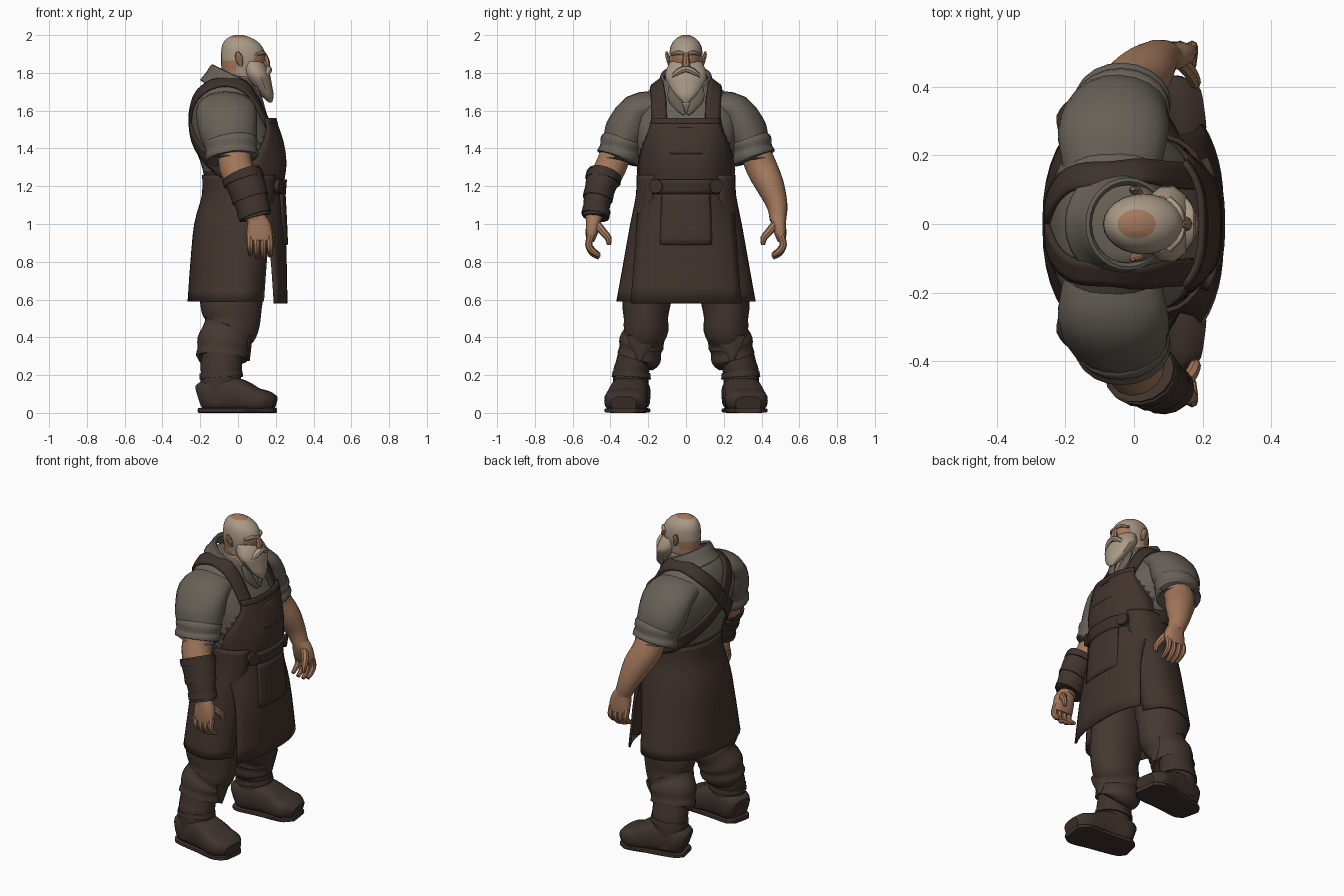
import bpy, bmesh, math
from mathutils import Vector
from mathutils.bvhtree import BVHTree


def material(name, rgb):
    m = bpy.data.materials.new(name)
    m.diffuse_color = (*rgb, 1)
    return m


SKIN = material("skin", (0.36, 0.185, 0.105))
HAIR = material("pale hair", (0.40, 0.32, 0.24))
SHIRT = material("grey shirt", (0.135, 0.118, 0.095))
LEATHER = material("apron leather", (0.054, 0.034, 0.026))
STRAP = material("strap leather", (0.047, 0.031, 0.025))
CLOTH = material("trouser cloth", (0.060, 0.040, 0.031))
BOOT = material("boot leather", (0.050, 0.033, 0.026))


def smooth_path(pts, k=3):
    """Catmull-Rom refinement of station tuples."""
    out = []
    for i in range(len(pts) - 1):
        p0, p1, p2 = pts[max(i - 1, 0)], pts[i], pts[i + 1]
        p3 = pts[min(i + 2, len(pts) - 1)]
        for j in range(k):
            t = j / k
            out.append(tuple(0.5 * (2 * b + (c - a) * t + (2 * a - 5 * b + 4 * c - d) * t * t
                                    + (3 * b - a - 3 * c + d) * t ** 3)
                             for a, b, c, d in zip(p0, p1, p2, p3)))
    return out + [tuple(pts[-1])]


def build(name, rows, mats, closed=True, caps=True, rule=None, thick=0):
    """Skin rows of points into one mesh object."""
    mats = mats if isinstance(mats, list) else [mats]
    bm = bmesh.new()
    vs = [[bm.verts.new(p) for p in r] for r in rows]
    n = len(rows[0])
    for r0, r1 in zip(vs, vs[1:]):
        for i in range(n if closed else n - 1):
            j = (i + 1) % n
            bm.faces.new((r0[i], r0[j], r1[j], r1[i]))
    if closed and caps:
        bm.faces.new(vs[0])
        bm.faces.new(vs[-1])
    bmesh.ops.recalc_face_normals(bm, faces=bm.faces)
    if rule:
        for f in bm.faces:
            f.material_index = rule(f.calc_center_median())
    me = bpy.data.meshes.new(name)
    bm.to_mesh(me)
    bm.free()
    for m in mats:
        me.materials.append(m)
    ob = bpy.data.objects.new(name, me)
    bpy.context.collection.objects.link(ob)
    if thick:
        mod = ob.modifiers.new("thickness", "SOLIDIFY")
        mod.thickness, mod.offset = thick, 0
    return ob


def sup(a, p):
    c, s = math.cos(a), math.sin(a)
    return (math.copysign(abs(c) ** (2 / p), c), math.copysign(abs(s) ** (2 / p), s))


def loft(name, rings, mats, n=24, p=2.0, arc=None, tilt=0, skew=0, **kw):
    """Horizontal rings (cx, z, rx, ry); arc in degrees leaves the shell open."""
    rows = []
    for cx, z, rx, ry in smooth_path(rings):
        if arc:
            angs = [math.radians(arc[0] + (arc[1] - arc[0]) * i / n) for i in range(n + 1)]
        else:
            angs = [2 * math.pi * i / n for i in range(n)]
        row = []
        for a in angs:
            c, s = sup(a, p)
            x = cx + rx * c
            row.append((x, ry * s * (1 + skew * c), z + tilt * x))
        rows.append(row)
    return build(name, rows, mats, closed=not arc, **kw)


def tube(name, pts, mats, n=14, p=2.0, ref=(1, 0, 0), floor=0.0, k=3, **kw):
    """Path stations (x, y, z, a, b); a is the radius along ref, b across it."""
    st = smooth_path(pts, k)
    cs = [Vector(q[:3]) for q in st]
    rows = []
    for i, q in enumerate(st):
        t = (cs[min(i + 1, len(cs) - 1)] - cs[max(i - 1, 0)]).normalized()
        u = Vector(ref)
        u = (u - t * u.dot(t)).normalized()
        v = t.cross(u)
        row = []
        for j in range(n):
            c, s = sup(2 * math.pi * j / n, p)
            w = cs[i] + u * (q[3] * c) + v * (q[4] * s)
            w.z = max(w.z, floor)
            row.append(w)
        rows.append(row)
    return build(name, rows, mats, **kw)


def panel(name, rows, mat, thick=0.014, n=16, e=3):
    """Sheet bowed across y: rows (z, half width, x at middle, drop at edge)."""
    pts = []
    for z, w, x, d in smooth_path(rows):
        ts = [2 * i / n - 1 for i in range(n + 1)]
        pts.append([(x - d * abs(t) ** e, w * t, z) for t in ts])
    return build(name, pts, mat, closed=False, thick=thick)


# Torso, with leather lower part and bare skin at the open collar
def torso_rule(c):
    if c.x > 0 and c.z > 1.58 and abs(c.y) < 0.015 + (c.z - 1.58) * 0.4:
        return 1
    return 2 if c.z < 1.26 or (c.z < 1.46 and c.x > 0.02 + (c.z - 1.26) * 0.6) else 0


torso = loft("shirt_torso", [(.02, 1.12, .19, .235), (.02, 1.28, .205, .245), (-.005, 1.4, .22, .26),
                             (-.03, 1.5, .215, .28), (-.055, 1.6, .19, .28), (-.062, 1.69, .158, .215),
                             (-.05, 1.745, .13, .15), (-.03, 1.78, .095, .10)],
             [SHIRT, SKIN, LEATHER], n=36, p=2.3, rule=torso_rule)
loft("shirt_collar", [(-.045, 1.665, .152, .165), (-.03, 1.715, .137, .143), (-.02, 1.772, .118, .13),
                      (-.02, 1.765, .108, .118)],
     SHIRT, arc=(24, 336), tilt=-0.48, thick=0.012)
for s in (-1, 1):
    tube("collar_lapel", [(.088, s * .07, 1.73, .012, .02), (.115, s * .062, 1.67, .012, .035),
                          (.135, s * .03, 1.61, .01, .02), (.145, s * .008, 1.58, .008, .01)], SHIRT, n=8)

# Head, beard and face
loft("head", [(-.01, 1.70, .075, .075), (.015, 1.80, .1, .08), (.025, 1.85, .115, .087),
              (.027, 1.90, .117, .088), (.02, 1.945, .104, .08), (.01, 1.98, .072, .055),
              (.005, 2.0, .025, .02)], [HAIR, SKIN],
     rule=lambda c: int((1.84 < c.z < 1.895 and c.x > .085) or c.z > 1.988
                        or (c.z < 1.875 and c.x < .0) or c.z < 1.76))
loft("beard", [(.172, 1.642, .008, .012), (.155, 1.68, .034, .055), (.125, 1.735, .055, .09),
               (.1, 1.79, .07, .113), (.08, 1.84, .068, .096), (.07, 1.86, .06, .084)], HAIR, n=14)
tube("nose", [(.135, 0, 1.905, .012, .014), (.145, 0, 1.87, .02, .018), (.15, 0, 1.84, .02, .022),
              (.14, 0, 1.825, .01, .014)], SKIN, n=8)
tube("moustache", [(.13, -.075, 1.775, .02, .012), (.155, -.04, 1.805, .022, .018),
                   (.158, 0, 1.82, .022, .018), (.155, .04, 1.805, .022, .018),
                   (.13, .075, 1.775, .02, .012)], HAIR, n=8)
for s in (-1, 1):
    tube("brow", [(.137, s * .012, 1.9, .014, .01), (.128, s * .04, 1.906, .015, .012),
                  (.098, s * .073, 1.898, .012, .008)], HAIR, n=8)
    tube("ear", [(.016, s * .086, 1.835, .008, .008), (.01, s * .091, 1.86, .018, .01),
                 (.002, s * .1, 1.893, .018, .01), (-.004, s * .103, 1.912, .006, .005)], SKIN, n=8)

# Apron: front sheet, wrapped skirt, pockets, belt
panel("apron_front", [(.58, .29, .255, .06), (.9, .265, .248, .08), (1.1, .25, .235, .13),
                      (1.2, .25, .235, .17), (1.32, .25, .25, .18), (1.42, .222, .235, .11),
                      (1.5, .192, .213, .06), (1.56, .18, .193, .05)], LEATHER)
panel("bib_hem", [(1.53, .184, .207, .054), (1.56, .181, .197, .05)], STRAP, .012)
panel("bib_pocket", [(1.37, .11, .25, .02), (1.44, .11, .236, .016), (1.51, .105, .213, .014)], LEATHER, .008)
panel("skirt_pocket", [(.89, .135, .258, .018), (1.03, .132, .252, .02), (1.16, .125, .245, .022)], LEATHER)
loft("apron_skirt", [(-.05, .59, .21, .355), (-.035, .8, .21, .318), (-.015, 1.0, .21, .283),
                     (.015, 1.15, .2, .254), (.02, 1.26, .203, .25)],
     LEATHER, n=30, p=2.4, arc=(33, 327), skew=0.14, thick=0.014)
panel("belt", [(1.16, .2, .244, .09), (1.235, .2, .25, .09)], STRAP, .018)
for s in (-1, 1):
    bpy.ops.mesh.primitive_cylinder_add(vertices=12, radius=.038, depth=.03,
                                        location=(.215, s * .155, 1.2),
                                        rotation=(0, math.pi / 2, s * .4))
    bpy.context.object.name = "belt_knob"
    bpy.context.object.data.materials.append(STRAP)

# Straps run over the shoulders, cross on the back and end at the far hip
tree = BVHTree.FromPolygons([v.co.copy() for v in torso.data.vertices],
                            [list(f.vertices) for f in torso.data.polygons])
for s in (-1, 1):
    path = [(.2, .15, 1.53), (.13, .15, 1.64), (.03, .155, 1.73), (-.08, .155, 1.77), (-.19, .13, 1.71),
            (-.25, .06, 1.62), (-.27, 0, 1.53), (-.25, -.1, 1.44), (-.18, -.2, 1.34),
            (-.06, -.26, 1.27), (.06, -.27, 1.24)]
    cs = [Vector((x, y * s, z)) for x, y, z in smooth_path(path, 4)]
    rows = []
    for i, c in enumerate(cs):
        t = cs[min(i + 1, len(cs) - 1)] - cs[max(i - 1, 0)]
        loc, nor = tree.find_nearest(c)[:2]
        side = t.cross(nor).normalized()
        row = []
        for w in (-.04, -.02, 0, .02, .04):
            q, m = tree.find_nearest(loc + side * w + nor * .01)[:2]
            row.append(q + m * .006)
        rows.append(row)
    build("shoulder_strap", rows, STRAP, closed=False, thick=0.018)


def mirrored(pts, s):
    return [(q[0], q[1] * s, *q[2:]) for q in pts]


for s in (-1, 1):
    # Sleeves with a rolled cuff
    tube("sleeve", mirrored([(-.065, .15, 1.63, .14, .075), (-.062, .26, 1.6, .16, .092),
                             (-.052, .31, 1.5, .155, .116), (-.04, .338, 1.43, .14, .104),
                             (-.035, .355, 1.37, .125, .1)], s), SHIRT, n=20)
    tube("sleeve_cuff", mirrored([(-.04, .333, 1.45, .12, .095), (-.038, .338, 1.435, .143, .116),
                                  (-.036, .347, 1.395, .136, .11), (-.034, .353, 1.37, .142, .117),
                                  (-.032, .361, 1.345, .134, .113), (-.032, .36, 1.35, .09, .08)], s),
         SHIRT, n=20)
    # Arms and hands
    tube("arm", mirrored([(-.02, .35, 1.42, .085, .08), (-.01, .4, 1.3, .09, .085),
                          (.035, .447, 1.2, .083, .075), (.07, .482, 1.1, .062, .056),
                          (.1, .487, 1.02, .05, .044)], s), SKIN)
    tube("palm", mirrored([(.095, .487, 1.04, .046, .042), (.11, .493, .99, .064, .038),
                           (.115, .502, .94, .068, .03), (.115, .508, .91, .06, .022)], s), SKIN, p=2.5)
    for i in range(4):
        x, d = .062 + .035 * i, (.012, 0, -.004, .006)[i]
        tube("finger", mirrored([(x, .503, .94, .019, .02), (x + .002, .515, .89, .018, .019),
                                 (x + .003, .495, .85 + d, .016, .017),
                                 (x + .003, .458, .825 + d, .011, .011)], s), SKIN, n=8)
    tube("thumb", mirrored([(.135, .475, 1.0, .024, .024), (.165, .44, .96, .021, .021),
                            (.178, .412, .925, .017, .018), (.178, .408, .89, .011, .011)], s), SKIN, n=8)
    # Trousers gathered over the boots
    tube("trouser_leg", mirrored([(0, .13, .98, .15, .125), (-.03, .19, .7, .165, .13),
                                  (-.035, .21, .58, .165, .128), (-.03, .212, .5, .15, .117),
                                  (-.04, .212, .45, .145, .12), (-.06, .222, .41, .136, .112),
                                  (-.075, .235, .37, .142, .12), (-.08, .243, .33, .134, .112),
                                  (-.085, .25, .29, .137, .116), (-.085, .255, .28, .1, .085)], s),
         CLOTH, n=20)
    tube("trouser_flap", mirrored([(.065, .24, .41, .012, .07), (.058, .24, .36, .014, .06),
                                   (.052, .245, .275, .01, .008)], s), CLOTH, n=8)
    # Boots
    tube("boot_shaft", mirrored([(-.085, .268, .34, .105, .085), (-.088, .282, .25, .11, .092),
                                 (-.09, .292, .2, .107, .095), (-.095, .292, .05, .105, .095)], s), BOOT, n=16)
    foot = [(-.198, .27, .08, .07, .06), (-.16, .278, .09, .085, .092), (-.06, .295, .1, .095, .1),
            (.02, .306, .09, .085, .104), (.09, .316, .07, .065, .112), (.15, .324, .062, .056, .108),
            (.195, .33, .05, .038, .068)]
    tube("boot_foot", mirrored(foot, s), BOOT, n=20, p=3, ref=(0, 0, 1), floor=0.012)
    sole = [(q[0] * 1.01, q[1], .013, .013, q[4]) for q in foot]
    tube("boot_sole", mirrored(sole, s), BOOT, n=16, p=5, ref=(0, 0, 1))
    tube("boot_band", mirrored([(-.09, .288, .215, .113, .1), (-.088, .29, .185, .116, .104)], s),
         BOOT, n=16)

# Single bracer with raised bands
tube("bracer", mirrored([(.018, .432, 1.265, .106, .09), (.045, .452, 1.2, .102, .082),
                         (.07, .47, 1.12, .09, .072), (.092, .478, 1.035, .082, .068)], -1), LEATHER, n=16)
for x, y, z, a, b in ((.025, .437, 1.245, .11, .095), (.06, .464, 1.15, .098, .08), (.085, .477, 1.06, .089, .075)):
    tube("bracer_band", mirrored([(x - .006, y - .004, z + .018, a, b), (x + .006, y + .004, z - .018, a, b)], -1),
         STRAP, n=16)

# Smooth shading with sharp edges kept
for ob in bpy.context.scene.objects:
    bpy.ops.object.select_all(action="DESELECT")
    ob.select_set(True)
    bpy.context.view_layer.objects.active = ob
    bpy.ops.object.shade_smooth_by_angle(angle=math.radians(40))
